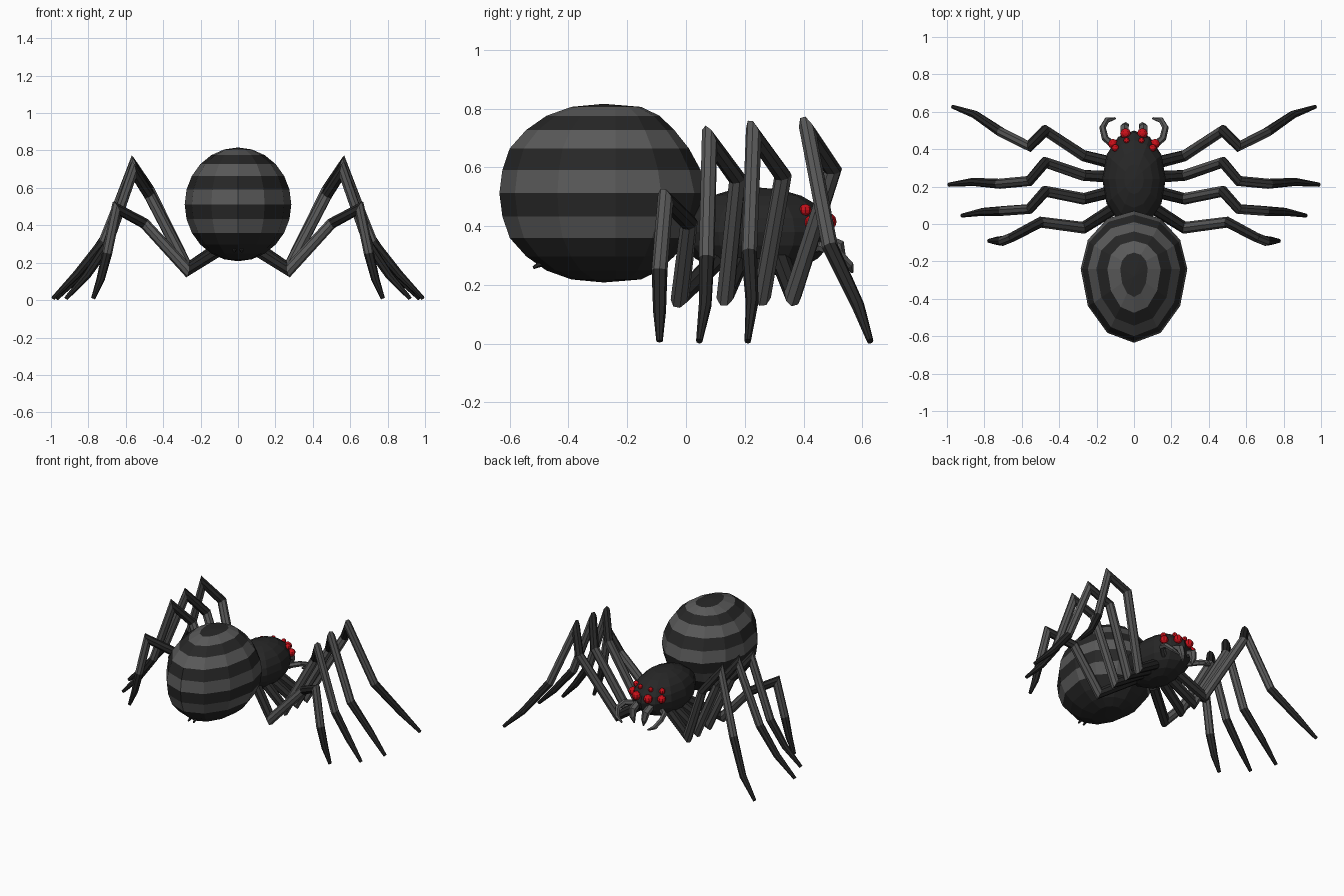
import bpy, bmesh, math
from mathutils import Vector

if "Cube" in bpy.data.objects:
    bpy.data.objects.remove(bpy.data.objects["Cube"])


def material(name, rgb):
    m = bpy.data.materials.new(name)
    m.diffuse_color = (*rgb, 1)
    m.use_nodes = True
    m.node_tree.nodes["Principled BSDF"].inputs["Base Color"].default_value = m.diffuse_color
    return m


DARK = material("dark_shell", (0.02, 0.02, 0.02))
LIGHT = material("grey_shell", (0.1, 0.1, 0.1))
RED = material("eye_red", (0.6, 0.005, 0.01))


def finish(bm, name, mats):
    bmesh.ops.recalc_face_normals(bm, faces=bm.faces)
    me = bpy.data.meshes.new(name)
    bm.to_mesh(me)
    bm.free()
    for m in mats:
        me.materials.append(m)
    ob = bpy.data.objects.new(name, me)
    bpy.context.collection.objects.link(ob)
    return ob


def tube(name, pts, radii, shades, sides=8):
    """Mitred tube through pts; shades gives 0 dark / 1 grey per segment."""
    pts = [Vector(p) for p in pts]
    dirs = [(b - a).normalized() for a, b in zip(pts, pts[1:])]
    u = dirs[0].cross(Vector((0, 1, 0))).normalized()
    v = dirs[0].cross(u)
    ang = [2 * math.pi * (i + 0.5) / sides for i in range(sides)]
    ring = [u * math.cos(a) + v * math.sin(a) for a in ang]
    bm = bmesh.new()
    rows = []
    for i, p in enumerate(pts):
        if 0 < i < len(dirs):
            d0, d1 = dirs[i - 1], dirs[i]
            n = (d0 + d1).normalized()
            mitre = [o - d0 * (o.dot(n) / d0.dot(n)) for o in ring]
            shown = [o * min(1, 2.0 / o.length) for o in mitre]
            ring = [o - d1 * o.dot(d1) for o in mitre]
            ring = [o.normalized() for o in ring]
        else:
            shown = ring
        rows.append([bm.verts.new(p + o * radii[i]) for o in shown])
    for k, (a, b) in enumerate(zip(rows, rows[1:])):
        for i in range(sides):
            j = (i + 1) % sides
            bm.faces.new((a[i], a[j], b[j], b[i])).material_index = shades[k]
    bm.faces.new(rows[0]).material_index = shades[0]
    bm.faces.new(rows[-1]).material_index = shades[-1]
    return finish(bm, name, [DARK, LIGHT])


def ellipsoid(name, c, r, seg, rings, mat):
    bm = bmesh.new()
    bmesh.ops.create_uvsphere(bm, u_segments=seg, v_segments=rings, radius=1)
    for w in bm.verts:
        w.co = Vector(c) + Vector((w.co.x * r[0], w.co.y * r[1], w.co.z * r[2]))
    return finish(bm, name, [mat])


# Abdomen: egg-shaped latitude rings, striped by height
extent = {0: (-.635, .07), 15: (-.625, .05), 30: (-.60, .01), 45: (-.544, -.04),
          60: (-.475, -.09), 75: (-.39, -.153)}
bm = bmesh.new()
rows = []
for lat in range(75, -76, -15):
    back, front = extent[abs(lat)]
    t = math.radians(lat)
    row = []
    for i in range(12):
        a = math.tau * i / 12
        s = math.sin(a)
        y = -.24 + s * (front + .24 if s > 0 else -.24 - back)
        row.append(bm.verts.new((.285 * math.cos(t) * math.cos(a), y,
                                 .512 + .304 * math.sin(t))))
    rows.append(row)
for k, (a, b) in enumerate(zip(rows, rows[1:])):
    for i in range(12):
        j = (i + 1) % 12
        f = bm.faces.new((a[i], b[i], b[j], a[j]))
        f.material_index = 1 if k in (0, 2, 4, 6) else 0
for row, z in ((rows[0], .816), (rows[-1], .208)):
    pole = bm.verts.new((0, -.28, z))
    for i in range(12):
        bm.faces.new((row[i], row[(i + 1) % 12], pole))
finish(bm, "abdomen", [DARK, LIGHT])

# Head and thorax in one shell
HC, HR = Vector((0, .24, .38)), Vector((.17, .26, .152))
ellipsoid("head_thorax", HC, HR, 12, 10, DARK)

# Legs: hip, first joint, elbow, knee, ankle, foot bend, toe
legs = {
    "front_leg": [(.09, .32, .29), (.27, .365, .17), (.475, .50, .59), (.56, .415, .72),
                  (.71, .49, .33), (.85, .585, .13), (.97, .627, .008)],
    "second_leg": [(.09, .25, .28), (.27, .26, .17), (.475, .33, .57), (.56, .23, .71),
                   (.72, .215, .31), (.86, .225, .14), (.99, .21, .008)],
    "third_leg": [(.09, .18, .28), (.27, .135, .17), (.475, .175, .56), (.56, .08, .69),
                  (.70, .07, .29), (.81, .065, .13), (.92, .045, .008)],
    "rear_leg": [(.08, .10, .28), (.27, -.02, .16), (.50, .01, .41), (.65, -.07, .49),
                 (.70, -.09, .25), (.735, -.09, .11), (.775, -.09, .008)],
}
radii = [.034, .031, .029, .027, .027, .022, .011]
for side, label in ((1, "right"), (-1, "left")):
    def mir(pts):
        return [(side * x, y, z) for x, y, z in pts]
    for name, pts in legs.items():
        tube(f"{label}_{name}", mir(pts), radii, [0, 1, 0, 1, 0, 0])

    # Feelers curling in front of the face
    tube(f"{label}_feeler", mir([(.09, .40, .32), (.155, .46, .33), (.168, .515, .31),
                                 (.145, .555, .27), (.10, .565, .245)]),
         [.018, .018, .017, .015, .006], [1, 1, 1, 1], 6)

    # Fangs
    tube(f"{label}_fang", mir([(.05, .42, .37), (.05, .515, .33), (.045, .525, .285),
                               (.035, .52, .24)]), [.026, .025, .02, .004], [1, 1, 1], 6)

    # Eyes set on the head surface
    for n, (x, z, r) in enumerate([(.045, .415, .029), (.112, .41, .027),
                                   (.04, .465, .016), (.10, .455, .02)]):
        q = 1 - (x / HR.x) ** 2 - ((z - HC.z) / HR.z) ** 2
        y = HC.y + HR.y * math.sqrt(q)
        ellipsoid(f"{label}_eye_{n + 1}", (side * x, y, z), (r, r, r), 8, 6, RED)

    # Spinnerets under the tail
    tube(f"{label}_spinneret", mir([(.015, -.44, .30), (.02, -.52, .258)]),
         [.022, .005], [0], 6)
